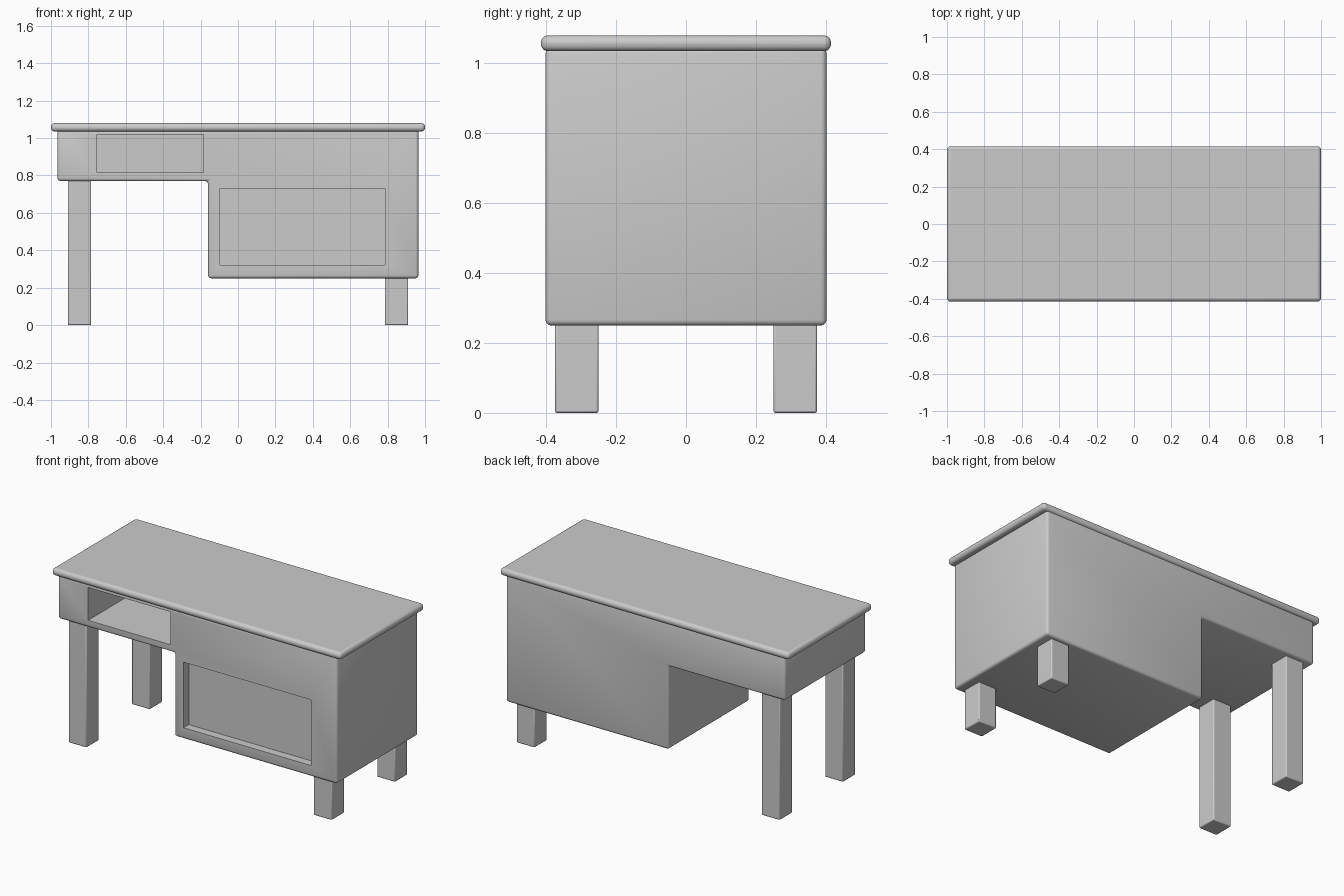
import bpy, bmesh

if "Cube" in bpy.data.objects:
    bpy.data.objects.remove(bpy.data.objects["Cube"])


def finish(obj, bevel=0.0, segments=3):
    bpy.context.view_layer.objects.active = obj
    if bevel:
        mod = obj.modifiers.new("rounded_edges", "BEVEL")
        mod.width, mod.segments = bevel, segments
        mod.limit_method = "ANGLE"
    return obj


def prism(name, outline, y0, y1):
    """Extrude an XZ outline from y0 to y1."""
    bm = bmesh.new()
    face = bm.faces.new([bm.verts.new((x, y0, z)) for x, z in outline])
    ext = bmesh.ops.extrude_face_region(bm, geom=[face])
    moved = [v for v in ext["geom"] if isinstance(v, bmesh.types.BMVert)]
    bmesh.ops.translate(bm, verts=moved, vec=(0, y1 - y0, 0))
    bmesh.ops.recalc_face_normals(bm, faces=bm.faces)
    mesh = bpy.data.meshes.new(name)
    bm.to_mesh(mesh)
    bm.free()
    obj = bpy.data.objects.new(name, mesh)
    bpy.context.collection.objects.link(obj)
    return obj


def box(name, x0, x1, y0, y1, z0, z1):
    return prism(name, [(x0, z0), (x1, z0), (x1, z1), (x0, z1)], y0, y1)


def smooth(obj):
    bpy.ops.object.select_all(action="DESELECT")
    obj.select_set(True)
    bpy.context.view_layer.objects.active = obj
    bpy.ops.object.shade_smooth_by_angle(angle=0.6)


# Desk top with rounded rim
top = finish(box("desk_top", -1, 1, -0.415, 0.415, 1.035, 1.08), 0.02, 4)
smooth(top)

# L-shaped body: shallow drawer side and deep cabinet side
body = finish(prism("desk_body", [(-0.965, 0.77), (-0.16, 0.77), (-0.16, 0.25),
                                  (0.965, 0.25), (0.965, 1.045), (-0.965, 1.045)],
                    -0.402, 0.402), 0.016, 3)

# Open drawer shelf and shallow cabinet panel, cut from the front
openings = [box("shelf_cutter", -0.755, -0.185, -0.5, 0.36, 0.815, 1.02),
            box("cabinet_cutter", -0.095, 0.785, -0.5, -0.35, 0.32, 0.73)]
for cutter in openings:
    mod = body.modifiers.new(cutter.name, "BOOLEAN")
    mod.operation, mod.solver, mod.object = "DIFFERENCE", "EXACT", cutter
    cutter.hide_render = True
    bpy.context.view_layer.objects.active = body
bpy.context.view_layer.objects.active = body
for mod in list(body.modifiers):
    bpy.ops.object.modifier_apply(modifier=mod.name)
for cutter in openings:
    bpy.data.objects.remove(cutter, do_unlink=True)
smooth(body)

# Four square legs: tall under the drawer, short under the cabinet
for side, x, height in (("left", -0.91, 0.78), ("right", 0.785, 0.26)):
    for end, y in (("front", -0.375), ("back", 0.25)):
        leg = finish(box(f"{end}_{side}_leg", x, x + 0.125, y, y + 0.125, 0, height), 0.006, 2)
        smooth(leg)
